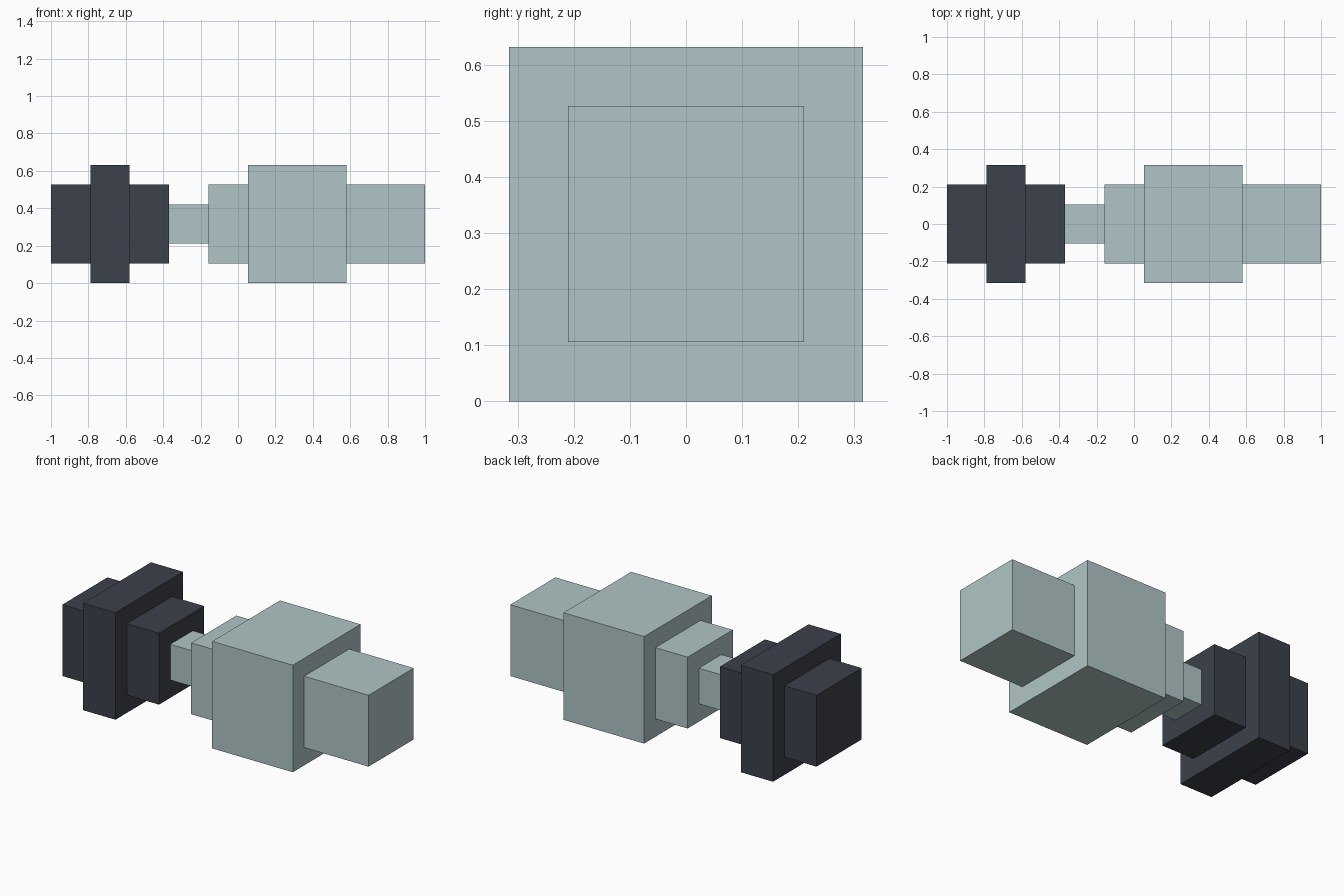
import bpy
import bmesh

cube = bpy.data.objects.get("Cube")
if cube:
    bpy.data.objects.remove(cube, do_unlink=True)

U = 2 / 19          # block unit: the whole length is 19 blocks
MID_Z = 3 * U       # height of the shared axis


def make_material(name, color):
    mat = bpy.data.materials.new(name)
    mat.use_nodes = True
    mat.diffuse_color = color
    bsdf = next(n for n in mat.node_tree.nodes if n.type == 'BSDF_PRINCIPLED')
    bsdf.inputs["Base Color"].default_value = color
    return mat


def block(name, start, end, width, mat):
    """Square block along x, from start to end, centred on the axis (in units)."""
    bm = bmesh.new()
    bmesh.ops.create_cube(bm, size=1)
    bmesh.ops.scale(bm, vec=((end - start) * U, width * U, width * U), verts=bm.verts)
    mesh = bpy.data.meshes.new(name)
    bm.to_mesh(mesh)
    bm.free()
    mesh.materials.append(mat)
    obj = bpy.data.objects.new(name, mesh)
    obj.location = ((start + end) / 2 * U - 1, 0, MID_Z)
    bpy.context.collection.objects.link(obj)


dark = make_material("dark slate", (0.045, 0.052, 0.069, 1))
pale = make_material("pale grey teal", (0.434, 0.560, 0.571, 1))

# Dark end: a wide collar between two smaller caps
block("end_cap", 0, 2, 4, dark)
block("end_collar", 2, 4, 6, dark)
block("inner_cap", 4, 6, 4, dark)

# Pale end: thin neck, shoulder, main body and tip
block("neck", 6, 8, 2, pale)
block("shoulder", 8, 10, 4, pale)
block("main_body", 10, 15, 6, pale)
block("tip", 15, 19, 4, pale)
